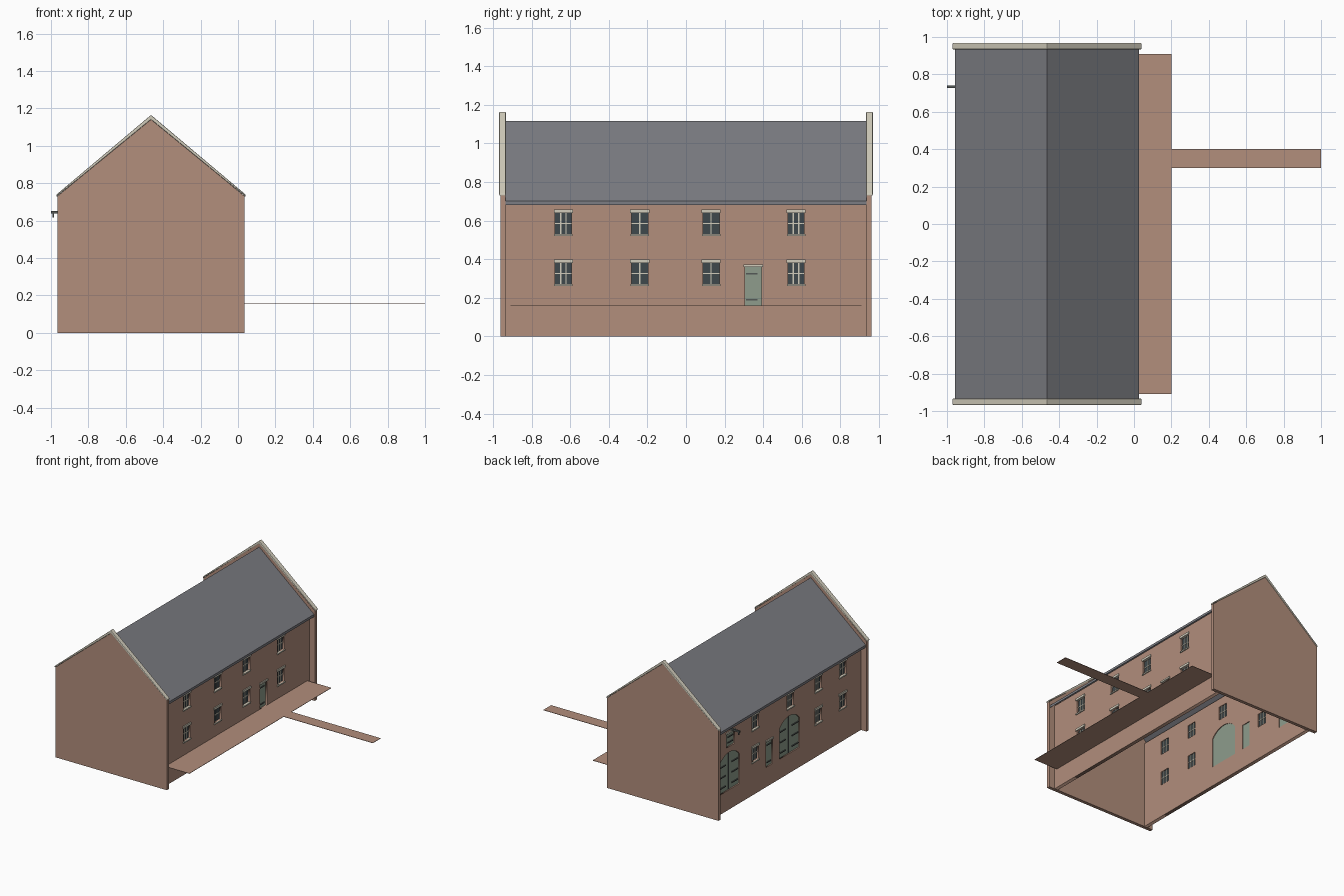
import bpy, math
from mathutils import Matrix, Vector

old = bpy.data.objects.get("Cube")
if old:
    bpy.data.objects.remove(old, do_unlink=True)


def material(name, rgb):
    linear = [(c / 255 / 12.92) if c < 11 else ((c / 255 + 0.055) / 1.055) ** 2.4 for c in rgb]
    m = bpy.data.materials.new(name)
    m.use_nodes = True
    m.diffuse_color = (*linear, 1)
    bsdf = next(n for n in m.node_tree.nodes if n.type == 'BSDF_PRINCIPLED')
    bsdf.inputs["Base Color"].default_value = (*linear, 1)
    return m


BRICK = material("brick", (178, 142, 124))
SLATE = material("slate", (124, 125, 131))
STONE = material("pale stone", (210, 205, 188))
GLASS = material("dark glass", (62, 72, 76))
SAGE = material("sage paint", (142, 156, 140))
IRON = material("iron", (84, 88, 86))

MID = -0.465          # x of the ridge line
WALL = 0.03           # long wall thickness
OUTER = 0.45          # ridge line to outer wall face


def mesh_object(name, verts, faces, mat):
    me = bpy.data.meshes.new(name)
    me.from_pydata(verts, [], faces)
    me.materials.append(mat)
    ob = bpy.data.objects.new(name, me)
    bpy.context.collection.objects.link(ob)
    return ob


def box(name, x, y, z, mat):
    """Box from (min, max) pairs."""
    x, y, z = sorted(x), sorted(y), sorted(z)
    verts = [(a, b, c) for a in x for b in y for c in z]
    faces = [(0, 1, 3, 2), (4, 6, 7, 5), (0, 4, 5, 1), (2, 3, 7, 6), (0, 2, 6, 4), (1, 5, 7, 3)]
    return mesh_object(name, verts, faces, mat)


def prism(name, profile, y0, y1, mat):
    """Extrude an (x, z) profile along y."""
    n = len(profile)
    verts = [(x, y, z) for y in (y0, y1) for x, z in profile]
    faces = [tuple(range(n)), tuple(reversed(range(n, 2 * n)))]
    faces += [(i, i + n, (i + 1) % n + n, (i + 1) % n) for i in range(n)]
    return mesh_object(name, verts, faces, mat)


def rect(y, z0, z1, w):
    return [(y - w / 2, z0), (y + w / 2, z0), (y + w / 2, z1), (y - w / 2, z1)]


def arch(y, z0, spring, rise, w):
    """Opening with a segmental arched head."""
    pts = [(y - w / 2, z0), (y + w / 2, z0)]
    r = (w * w / 4 + rise * rise) / (2 * rise)
    a = math.asin(w / 2 / r)
    for i in range(13):
        t = a - 2 * a * i / 12
        pts.append((y + r * math.sin(t), spring + rise - r + r * math.cos(t)))
    return pts


def panel(name, loops, x, thick, mat):
    """Flat sheet in the y-z plane; later loops are holes."""
    cu = bpy.data.curves.new(name, 'CURVE')
    cu.dimensions, cu.fill_mode, cu.extrude = '2D', 'BOTH', thick / 2
    for loop in loops:
        sp = cu.splines.new('POLY')
        sp.points.add(len(loop) - 1)
        for p, (a, b) in zip(sp.points, loop):
            p.co = (a, b, 0, 1)
        sp.use_cyclic_u = True
    tmp = bpy.data.objects.new(name + "_curve", cu)
    bpy.context.collection.objects.link(tmp)
    bpy.context.view_layer.update()
    me = bpy.data.meshes.new_from_object(tmp.evaluated_get(bpy.context.evaluated_depsgraph_get()))
    bpy.data.objects.remove(tmp, do_unlink=True)
    bpy.data.curves.remove(cu)
    me.transform(Matrix(((0, 0, 1, x), (1, 0, 0, 0), (0, 1, 0, 0), (0, 0, 0, 1))))
    me.materials.clear()
    me.materials.append(mat)
    ob = bpy.data.objects.new(name, me)
    bpy.context.collection.objects.link(ob)


def span(side, near, far):
    """x range measured outward from the outer face of a long wall."""
    return (MID + side * (OUTER + near), MID + side * (OUTER + far))


def trim(name, side, y, z0, z1, w):
    box(name, span(side, -0.01, 0.008), (y - w / 2, y + w / 2), (z0, z1), STONE)


def window(side, y, z, bars):
    w, h = 0.085, 0.11
    box("window_glass", span(side, -0.022, -0.014), (y - w / 2, y + w / 2), (z, z + h), GLASS)
    bar_x = span(side, -0.026, -0.01)
    for i in range(bars):
        c = y + w * ((i + 1) / (bars + 1) - 0.5)
        box("window_bar", bar_x, (c - 0.003, c + 0.003), (z, z + h), STONE)
    box("window_crossbar", bar_x, (y - w / 2, y + w / 2), (z + h / 2 - 0.003, z + h / 2 + 0.003), STONE)
    trim("window_lintel", side, y, z + h, z + h + 0.018, 0.1)
    trim("window_sill", side, y, z - 0.01, z, 0.096)


def strap(side, y0, y1, z):
    box("hinge_strap", span(side, -0.012, -0.004), (y0, y1), (z - 0.004, z + 0.004), IRON)


def plank_door(side, y, z0, z1, w):
    box("plank_door", span(side, -0.024, -0.01), (y - w / 2, y + w / 2), (z0, z1), SAGE)
    trim("door_lintel", side, y, z1, z1 + 0.013, w + 0.015)
    for z in (z0 + 0.03, z1 - 0.035):
        strap(side, y - w / 2 + 0.005, y + w / 4, z)


# Long walls with their windows and doors
SILLS = (0.27, 0.53)
for side in (1, -1):
    holes = []
    if side > 0:
        windows = [(y, z, b) for y, b in ((-0.635, 2), (-0.24, 1), (0.13, 1), (0.57, 2)) for z in SILLS]
        doors = [(0.348, 0.16, 0.36, 0.085)]
        arches = []
    else:
        windows = [(y, z, 2) for y in (-0.7, -0.39, 0.42) for z in SILLS] + [(-0.03, SILLS[1], 2)]
        doors = [(0.24, 0.16, 0.365, 0.085), (0.735, 0.51, 0.62, 0.1)]
        arches = [-0.02, 0.75]
    for y, z, bars in windows:
        window(side, y, z, bars)
        holes.append(rect(y, z, z + 0.11, 0.085))
    for y, z0, z1, w in doors:
        plank_door(side, y, z0, z1, w)
        holes.append(rect(y, z0, z1, w))
    for y in arches:
        shape = arch(y, 0.16, 0.4, 0.065, 0.26)
        holes.append(shape)
        panel("arched_door", [shape], MID + side * (OUTER - 0.017), 0.014, SAGE)
        box("door_meeting_strip", span(side, -0.012, -0.007), (y - 0.002, y + 0.002), (0.16, 0.465), IRON)
        for z in (0.2, 0.285, 0.37):
            for s in (-1, 1):
                strap(side, y + s * 0.125, y + s * 0.04, z)
    wall = rect(0, 0, 0.71, 1.88)
    panel("long_wall", [wall] + holes, MID + side * (OUTER - WALL / 2), WALL, BRICK)

# Slate roof
EAVE = 0.493
prism("roof", [(MID - EAVE, 0.68), (MID - EAVE, 0.7), (MID, 1.115), (MID + EAVE, 0.7),
               (MID + EAVE, 0.68), (MID, 1.093)], -0.937, 0.937, SLATE)

# Gable walls with rounded stone copings
for s in (-1, 1):
    prism("gable_wall", [(MID - 0.5, 0), (MID - 0.5, 0.73), (MID, 1.145), (MID + 0.5, 0.73),
                         (MID + 0.5, 0)], s * 0.935, s * 0.962, BRICK)
    coping = prism("gable_coping", [(MID - 0.505, 0.727), (MID - 0.505, 0.74), (MID, 1.165),
                                    (MID + 0.505, 0.74), (MID + 0.505, 0.727), (MID, 1.14)],
                   s * 0.933, s * 0.968, STONE)
    bevel = coping.modifiers.new("soft_edge", 'BEVEL')
    bevel.width, bevel.segments = 0.005, 2

# Landing and walkway
box("landing", (MID + OUTER, 0.2), (-0.91, 0.91), (0.157, 0.16), BRICK)
box("walkway", (0.2, 1.0), (0.3, 0.4), (0.157, 0.16), BRICK)

# Hoist above the loading door
box("hoist_beam", (-1.0, MID - OUTER), (0.727, 0.74), (0.638, 0.652), IRON)
box("hoist_hook", (-0.992, -0.984), (0.729, 0.738), (0.618, 0.638), IRON)

# Consistent outward normals
import bmesh
for ob in bpy.context.collection.objects:
    if ob.type == 'MESH' and ob.data.materials and ob.data.materials[0] in (BRICK, SLATE, STONE, GLASS, SAGE, IRON):
        bm = bmesh.new()
        bm.from_mesh(ob.data)
        bmesh.ops.remove_doubles(bm, verts=bm.verts, dist=0.00001)
        bmesh.ops.recalc_face_normals(bm, faces=bm.faces)
        bm.to_mesh(ob.data)
        bm.free()
